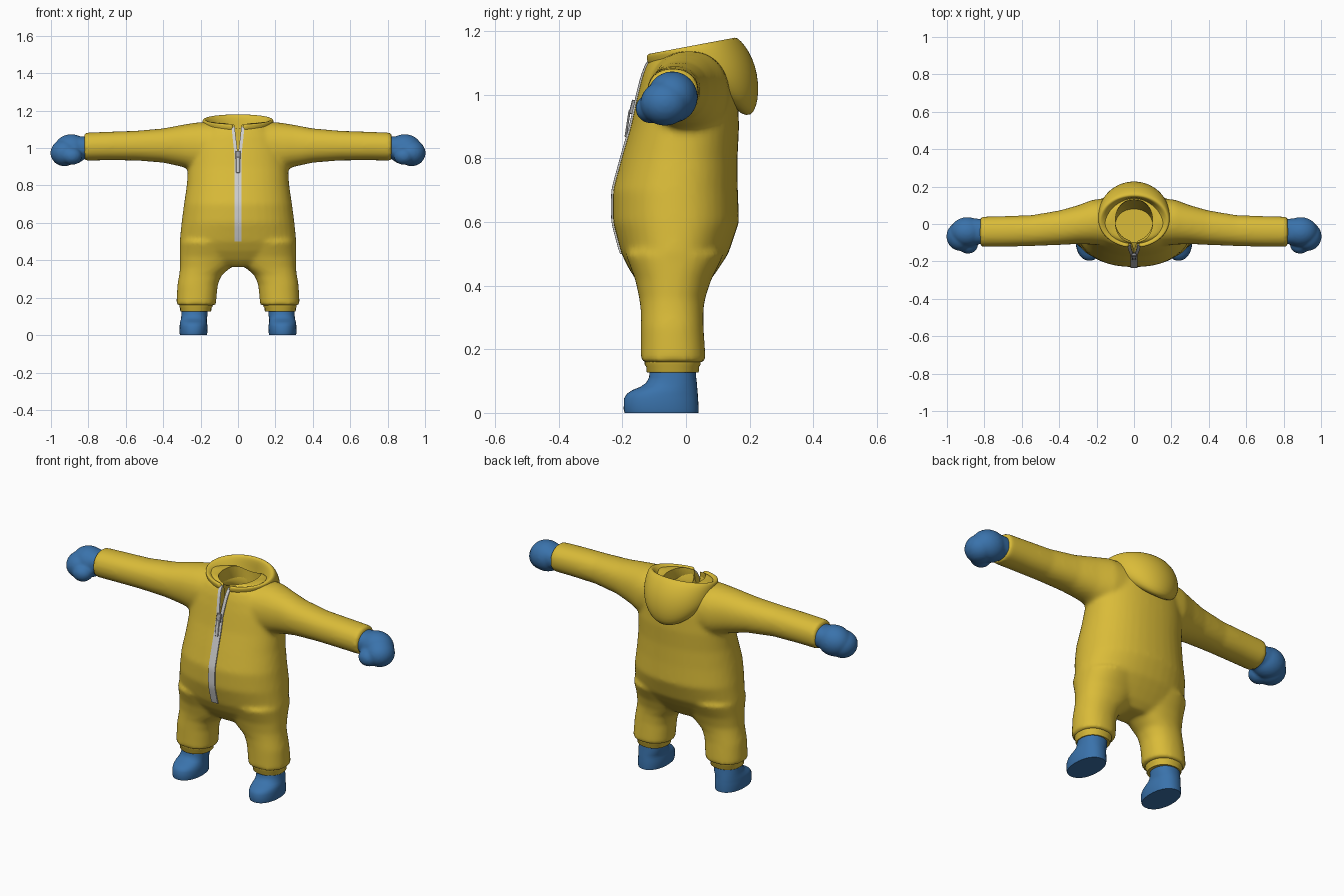
import bpy, bmesh, math
from mathutils import Vector, Matrix
from mathutils.bvhtree import BVHTree

if "Cube" in bpy.data.objects:
    bpy.data.objects.remove(bpy.data.objects["Cube"])


def material(name, rgb):
    m = bpy.data.materials.new(name)
    m.diffuse_color = (*rgb, 1)
    m.use_nodes = True
    m.node_tree.nodes["Principled BSDF"].inputs["Base Color"].default_value = m.diffuse_color
    return m


YELLOW = material("yellow fabric", (0.70, 0.50, 0.04))
BLUE = material("blue knit", (0.042, 0.17, 0.41))
WHITE = material("pale zip tape", (0.62, 0.62, 0.62))
GREY = material("grey metal", (0.36, 0.36, 0.37))


def make(name, bm, mat):
    bmesh.ops.recalc_face_normals(bm, faces=bm.faces)
    me = bpy.data.meshes.new(name)
    bm.to_mesh(me)
    bm.free()
    ob = bpy.data.objects.new(name, me)
    bpy.context.collection.objects.link(ob)
    me.materials.append(mat)
    return ob


def loft(bm, rings, axis="z", side=1, n=40, power=2.2):
    """Rings are (position, a_min, a_max, b_min, b_max) across the axis."""
    rows = []
    for p, a0, a1, b0, b1 in rings:
        row = []
        for i in range(n):
            t = 2 * math.pi * i / n
            c, s = math.cos(t), math.sin(t)
            a = (a0 + a1) / 2 + (a1 - a0) / 2 * math.copysign(abs(c) ** (2 / power), c)
            b = (b0 + b1) / 2 + (b1 - b0) / 2 * math.copysign(abs(s) ** (2 / power), s)
            co = (a, b, p) if axis == "z" else (p, a, b)
            row.append(bm.verts.new((co[0] * side, co[1], co[2])))
        rows.append(row)
    for r, q in zip(rows, rows[1:]):
        for i in range(n):
            j = (i + 1) % n
            bm.faces.new((r[i], r[j], q[j], q[i]))
    bm.faces.new(rows[0])
    bm.faces.new(rows[-1])


def melt(ob, voxel, steps):
    """Fuse overlapping shapes into one soft skin."""
    r = ob.modifiers.new("fuse", "REMESH")
    r.mode, r.voxel_size = "VOXEL", voxel
    s = ob.modifiers.new("soften", "SMOOTH")
    s.factor, s.iterations = 0.5, steps


def bake(ob, mat):
    me = bpy.data.meshes.new_from_object(
        ob.evaluated_get(bpy.context.evaluated_depsgraph_get()))
    ob.modifiers.clear()
    ob.data = me
    me.materials.clear()
    me.materials.append(mat)


def smooth(ob, angle=40):
    bpy.ops.object.select_all(action="DESELECT")
    ob.select_set(True)
    bpy.context.view_layer.objects.active = ob
    bpy.ops.object.shade_smooth_by_angle(angle=math.radians(angle))


# Suit: torso, sleeves and legs fused together
bm = bmesh.new()
torso = [(0.365, 0.10, -0.11, 0.03), (0.40, 0.26, -0.145, 0.065), (0.45, 0.305, -0.178, 0.10),
         (0.50, 0.312, -0.203, 0.133), (0.60, 0.302, -0.23, 0.167), (0.70, 0.289, -0.23, 0.163),
         (0.80, 0.274, -0.203, 0.162), (0.90, 0.267, -0.174, 0.167), (1.0, 0.255, -0.152, 0.163),
         (1.06, 0.23, -0.137, 0.15), (1.10, 0.20, -0.122, 0.135), (1.135, 0.15, -0.09, 0.11)]
loft(bm, [(z, -w, w, f, b) for z, w, f, b in torso])
sleeve = [(0.12, -0.12, 0.14, 0.86, 1.14), (0.22, -0.11, 0.13, 0.875, 1.137),
          (0.30, -0.107, 0.10, 0.90, 1.124), (0.40, -0.112, 0.072, 0.922, 1.105),
          (0.55, -0.118, 0.047, 0.934, 1.092), (0.70, -0.122, 0.042, 0.935, 1.087),
          (0.823, -0.122, 0.039, 0.933, 1.082)]
leg = [(0.158, 0.118, 0.33, -0.143, 0.062), (0.20, 0.115, 0.328, -0.142, 0.06),
       (0.27, 0.108, 0.324, -0.142, 0.055), (0.32, 0.088, 0.315, -0.142, 0.055),
       (0.36, 0.04, 0.31, -0.147, 0.06), (0.42, 0.0, 0.31, -0.16, 0.08), (0.50, 0.0, 0.31, -0.19, 0.12)]
for s in (1, -1):
    loft(bm, sleeve, "x", s)
    loft(bm, leg, "z", s)
suit = make("suit", bm, YELLOW)
melt(suit, 0.011, 8)
bpy.context.view_layer.update()
skin = BVHTree.FromObject(suit, bpy.context.evaluated_depsgraph_get())

# Cutters: hollow inside the neck and the unzipped V
bm = bmesh.new()
loft(bm, [(0.60, -0.10, 0.10, -0.10, 0.08), (0.90, -0.16, 0.16, -0.135, 0.12),
          (1.0, -0.14, 0.14, -0.125, 0.125), (1.07, -0.10, 0.10, -0.10, 0.13),
          (1.30, -0.10, 0.10, -0.10, 0.13)])
hollow = make("neck_cutter", bm, YELLOW)
bm = bmesh.new()
ends = [[bm.verts.new((x, y, z)) for x, z in ((0, 0.96), (0.028, 1.2), (-0.028, 1.2))]
        for y in (-0.35, -0.03)]
bm.faces.new(ends[0])
bm.faces.new(ends[1])
for i in range(3):
    j = (i + 1) % 3
    bm.faces.new((ends[0][i], ends[0][j], ends[1][j], ends[1][i]))
wedge = make("zip_opening_cutter", bm, YELLOW)
for c in (hollow, wedge):
    c.hide_render = True
    m = suit.modifiers.new("cut", "BOOLEAN")
    m.operation, m.solver, m.object = "DIFFERENCE", "EXACT", c
bake(suit, YELLOW)
smooth(suit, 45)
for c in (hollow, wedge):
    bpy.data.objects.remove(c)

# Hood folded down: a closed section swept around the neck
# each point: half width, y front, y back, z front, z back, z easing
section = [(0.09, -0.085, 0.125, 1.04, 1.04, 1), (0.115, -0.10, 0.14, 1.10, 1.10, 1),
           (0.16, -0.107, 0.14, 1.128, 1.165, 1), (0.192, -0.128, 0.155, 1.13, 1.195, 1),
           (0.192, -0.128, 0.215, 1.112, 1.12, 1), (0.19, -0.125, 0.235, 1.10, 1.01, 1.6),
           (0.165, -0.115, 0.21, 1.09, 0.915, 2), (0.13, -0.10, 0.14, 1.07, 0.96, 2)]
bm = bmesh.new()
N, gap = 40, 0.14
rows = []
for i in range(N + 1):
    t = gap + (2 * math.pi - 2 * gap) * i / N
    k = (1 - math.cos(t)) / 2
    rows.append([bm.verts.new((w * math.sin(t), f + (b - f) * k, zf + (zb - zf) * k ** e))
                 for w, f, b, zf, zb, e in section])
M = len(section)
for r, q in zip(rows, rows[1:]):
    for i in range(M):
        j = (i + 1) % M
        bm.faces.new((r[i], r[j], q[j], q[i]))
bm.faces.new(rows[0])
bm.faces.new(rows[-1])
hood = make("hood", bm, YELLOW)
hood.modifiers.new("round", "SUBSURF").levels = 2
bake(hood, YELLOW)
smooth(hood, 50)


# Zip tape laid on the front of the suit
def front(x, z):
    hit = skin.ray_cast(Vector((x, -1, z)), Vector((0, 1, 0)))[0]
    return hit.y if hit else -0.11


def tape(name, z0, z1, edges, steps=30):
    bm = bmesh.new()
    rows = []
    for i in range(steps + 1):
        z = z0 + (z1 - z0) * i / steps
        a, b = edges(i / steps)
        xs = (a, (a + b) / 2, b)
        rows.append([bm.verts.new((x, front(x, z) + d, z)) for d in (-0.006, 0.004)
                     for x in (xs if d < 0 else xs[::-1])])
    for r, q in zip(rows, rows[1:]):
        for i in range(6):
            j = (i + 1) % 6
            bm.faces.new((r[i], r[j], q[j], q[i]))
    bm.faces.new(rows[0])
    bm.faces.new(rows[-1])
    smooth(make(name, bm, WHITE))


tape("zip_closed", 0.50, 0.96, lambda t: (-0.02, 0.02))
for s, label in ((1, "left"), (-1, "right")):
    tape("zip_open_" + label, 0.955, 1.115,
         lambda t: (s * 0.018 * t, s * (0.018 + 0.017 * t)), 14)

# Zip slider and hanging pull tab
for name, z, w, h, d, off, tilt in (("zip_slider", 0.962, 0.026, 0.045, 0.014, 0.008, 0.25),
                                    ("zip_pull", 0.91, 0.02, 0.085, 0.007, 0.012, 0.15)):
    bm = bmesh.new()
    bmesh.ops.create_cube(bm, size=1)
    bmesh.ops.scale(bm, vec=(w, d, h), verts=bm.verts)
    bmesh.ops.bevel(bm, geom=bm.edges[:], offset=0.002, segments=1, affect="EDGES")
    bmesh.ops.rotate(bm, matrix=Matrix.Rotation(-tilt, 3, "X"), verts=bm.verts)
    bmesh.ops.translate(bm, vec=(0, front(0, z) - off, z), verts=bm.verts)
    make(name, bm, GREY if name == "zip_slider" else WHITE)

# Mittens, ankle cuffs and boots on both sides
boot = [(0, 0.167, 0.31, -0.193, 0.039), (0.012, 0.164, 0.313, -0.196, 0.04),
        (0.045, 0.163, 0.312, -0.195, 0.038), (0.06, 0.165, 0.311, -0.186, 0.037),
        (0.072, 0.167, 0.309, -0.168, 0.036), (0.082, 0.167, 0.306, -0.143, 0.035),
        (0.095, 0.165, 0.304, -0.125, 0.034), (0.112, 0.163, 0.302, -0.116, 0.032),
        (0.15, 0.16, 0.30, -0.113, 0.03)]
cuff = [(0.127, 0.146, 0.306, -0.122, 0.038), (0.131, 0.143, 0.309, -0.125, 0.041),
        (0.145, 0.143, 0.309, -0.125, 0.041), (0.152, 0.137, 0.314, -0.13, 0.046),
        (0.17, 0.137, 0.314, -0.13, 0.046)]
blobs = [((0.892, -0.043, 0.993), (0.092, 0.08, 0.081)),
         ((0.928, -0.066, 0.974), (0.075, 0.078, 0.071)),
         ((0.888, -0.108, 0.957), (0.055, 0.051, 0.047))]
for s, label in ((1, "left"), (-1, "right")):
    bm = bmesh.new()
    loft(bm, [(0.79, -0.105, 0.025, 0.945, 1.06), (0.86, -0.112, 0.03, 0.938, 1.064)], "x", s)
    for c, r in blobs:
        mat = Matrix.Translation((c[0] * s, c[1], c[2])) @ Matrix.Diagonal((*r, 1))
        bmesh.ops.create_uvsphere(bm, u_segments=24, v_segments=16, radius=1, matrix=mat)
    mitten = make("mitten_" + label, bm, BLUE)
    melt(mitten, 0.007, 6)
    bake(mitten, BLUE)
    smooth(mitten, 60)
    for name, rings, colour in (("boot_", boot, BLUE), ("ankle_cuff_", cuff, YELLOW)):
        bm = bmesh.new()
        loft(bm, rings, "z", s)
        smooth(make(name + label, bm, colour), 45)
